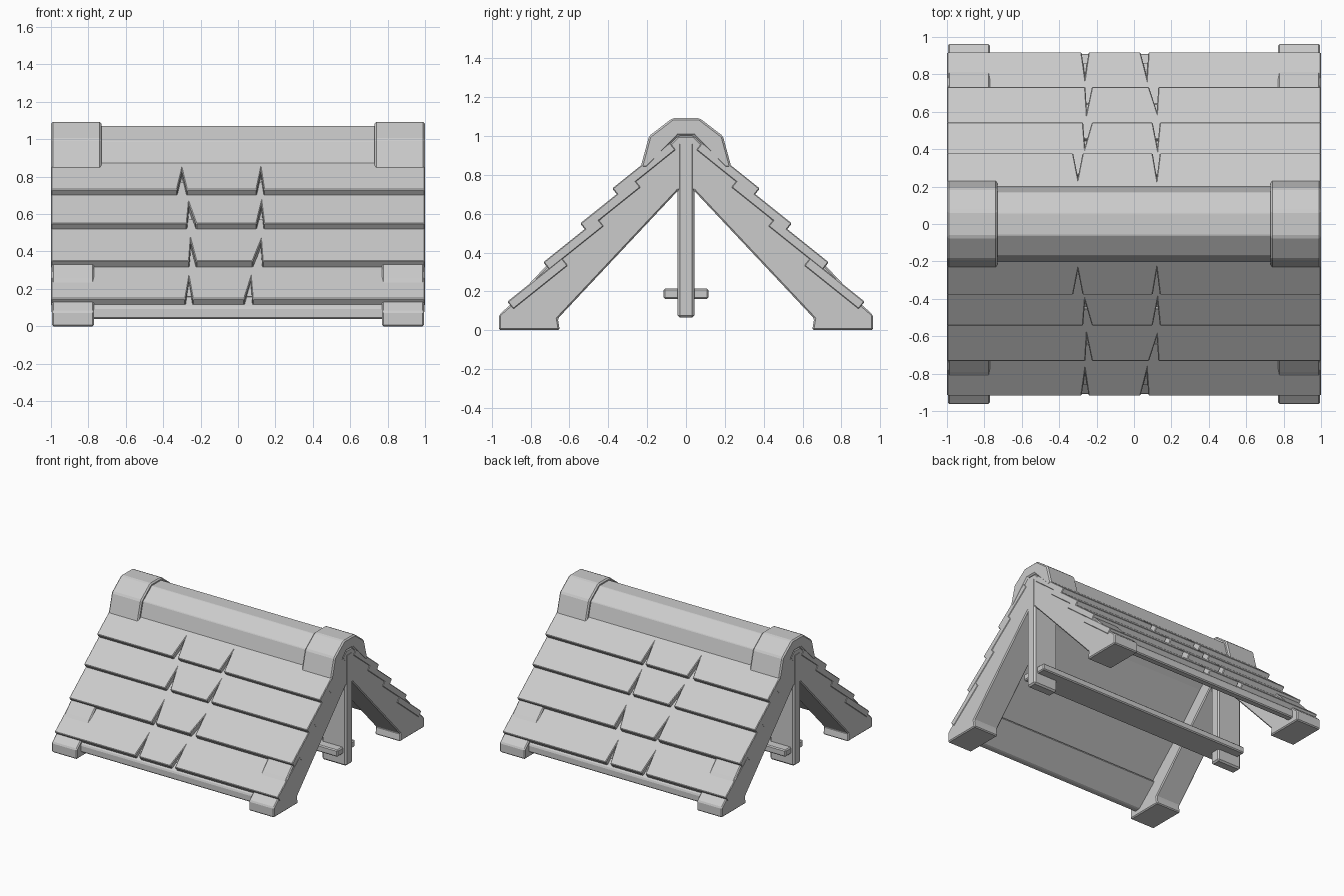
import bpy, bmesh
from mathutils import Vector

if "Cube" in bpy.data.objects:
    bpy.data.objects.remove(bpy.data.objects["Cube"])


def prism(name, points, sweep, mirror=(False, False), bevel=0.008):
    """Extrude a flat outline along a vector, mirror about the origin, bevel."""
    bm = bmesh.new()
    base = bm.faces.new([bm.verts.new(p) for p in points])
    ext = bmesh.ops.extrude_face_region(bm, geom=[base], use_keep_orig=True)
    moved = [g for g in ext["geom"] if isinstance(g, bmesh.types.BMVert)]
    bmesh.ops.translate(bm, vec=sweep, verts=moved)
    bmesh.ops.recalc_face_normals(bm, faces=bm.faces)
    mesh = bpy.data.meshes.new(name)
    bm.to_mesh(mesh)
    bm.free()
    ob = bpy.data.objects.new(name, mesh)
    bpy.context.collection.objects.link(ob)
    if any(mirror):
        m = ob.modifiers.new("mirror", 'MIRROR')
        m.use_axis = (mirror[0], mirror[1], False)
        m.use_mirror_merge = False
    if bevel:
        b = ob.modifiers.new("bevel", 'BEVEL')
        b.width = bevel
        b.segments = 1
        b.limit_method = 'ANGLE'
    return ob


def along_x(name, profile, x0, x1, mirror=(False, False), bevel=0.008):
    """Extrude a (y, z) profile from x0 to x1."""
    return prism(name, [(x0, y, z) for y, z in profile],
                 Vector((x1 - x0, 0, 0)), mirror, bevel)


def box(y0, y1, z0, z1):
    return [(y0, z0), (y1, z0), (y1, z1), (y0, z1)]


def symmetric(half):
    return half + [(-y, z) for y, z in reversed(half)]


# Gable rafters with their feet, one at each corner
rafter = [(0.02, 1.0), (-0.04, 1.0), (-0.2, 0.84), (-0.5, 0.515), (-0.72, 0.33),
          (-0.79, 0.258), (-0.9, 0.135), (-0.962, 0.08), (-0.962, 0),
          (-0.65, 0), (-0.66, 0.06), (-0.04, 0.72), (0.02, 0.72)]
along_x("rafter", rafter, 0.77, 0.995, (True, True))

# Hanging end posts and the plank that joins them
along_x("post", box(-0.043, 0.043, 0.065, 0.97), 0.78, 0.997, (True, False), 0.012)
along_x("tie_plank", box(-0.115, 0.115, 0.16, 0.215), -0.97, 0.97)

# Boarding under the shingles and the eaves boards between the feet
deck = [(0, 1.0), (-0.2, 0.82), (-0.5, 0.50), (-0.86, 0.16),
        (-0.80, 0.12), (-0.46, 0.44), (-0.16, 0.75), (0, 0.90)]
along_x("deck", deck, -0.8, 0.8, (False, True), 0)
eaves = [(-0.91, 0.04), (-0.91, 0.10), (-0.76, 0.25), (-0.68, 0.20), (-0.86, 0.04)]
along_x("eaves_board", eaves, -0.8, 0.8, (False, True))

# Four overlapping shingle rows per side: lower edge (y, z), slope length,
# and two splits given as (left, tip, right) x positions
rows = [
    ((-0.38, 0.73), 0.38, (-0.325, -0.30, -0.275), (0.10, 0.122, 0.138)),
    ((-0.545, 0.55), 0.36, (-0.272, -0.262, -0.225), (0.10, 0.125, 0.138)),
    ((-0.735, 0.35), 0.36, (-0.26, -0.252, -0.225), (0.08, 0.122, 0.13)),
    ((-0.92, 0.147), 0.36, (-0.28, -0.262, -0.243), (0.035, 0.068, 0.077)),
]
slope = Vector((0, 0.78, 0.625)).normalized()
inward = Vector((0, 0.625, -0.78)).normalized() * 0.05
for i, ((y, z), length, *splits) in enumerate(rows):
    edge = [(-0.999, 0)]
    for left, tip, right in splits:
        edge += [(left, 0), (tip, 0.165), (right, 0)]
    edge += [(0.999, 0), (0.999, length), (-0.999, length)]
    points = [Vector((x, y, z)) + slope * s for x, s in edge]
    prism(f"shingle_row_{i + 1}", points, inward, (False, True), 0.005)

# Faceted ridge cover with thicker collars at both ends
cover = symmetric([(-0.18, 0.85), (-0.205, 0.86), (-0.17, 0.99), (-0.06, 1.072)])
cover += [(0.03, 0.98), (-0.03, 0.98)]
along_x("ridge_cover", cover, -0.97, 0.97, bevel=0.004)
collar = symmetric([(-0.20, 0.835), (-0.235, 0.835), (-0.19, 1.0), (-0.07, 1.092)])
collar += [(0.04, 1.0), (-0.04, 1.0)]
along_x("ridge_collar", collar, 0.73, 1.0, (True, False), 0.01)
